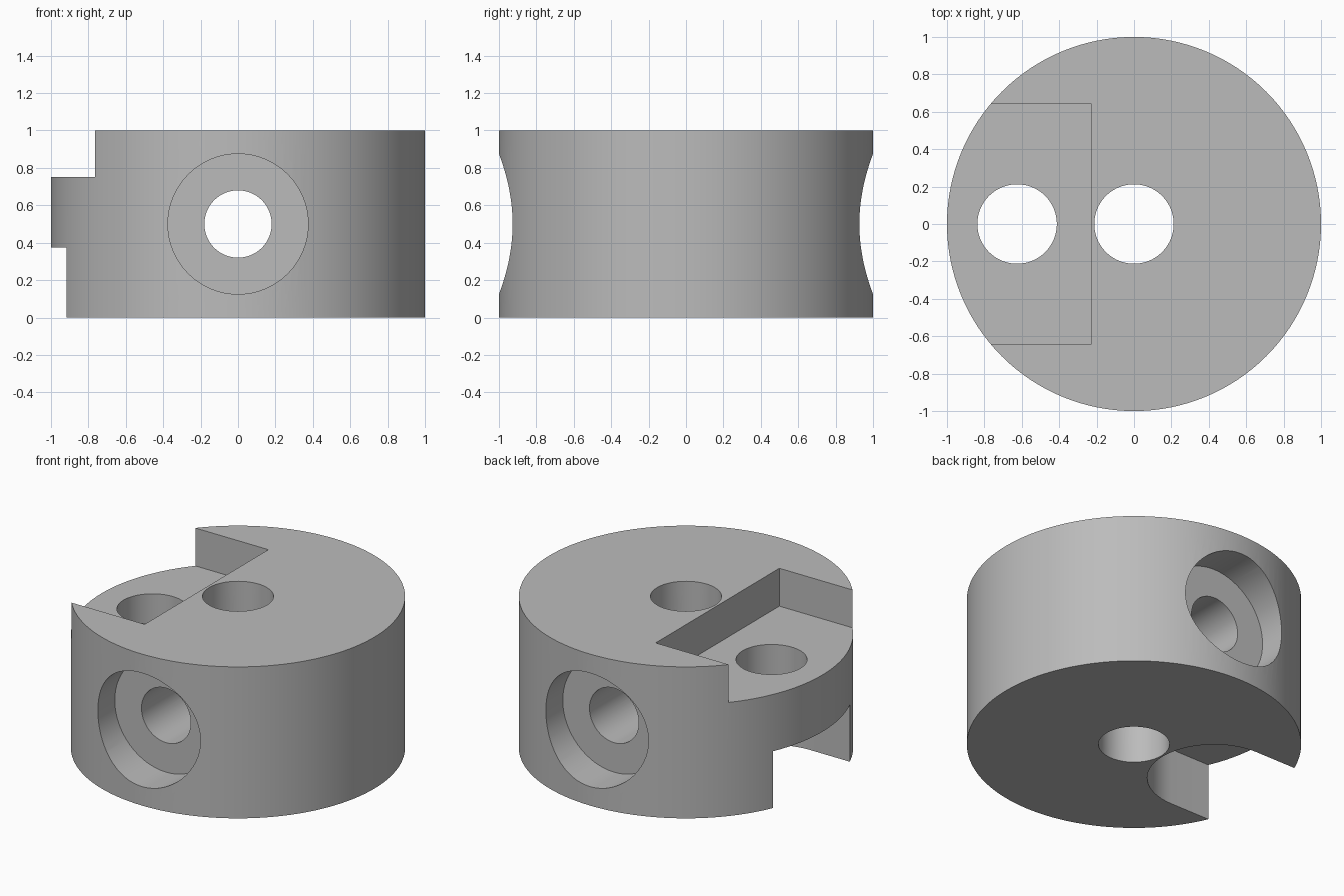
import bpy
import bmesh
from math import pi, radians
from mathutils import Matrix, Vector

old = bpy.data.objects.get("Cube")
if old:
    bpy.data.objects.remove(old, do_unlink=True)

grey = bpy.data.materials.new("plain_grey")
grey.use_nodes = True
grey.diffuse_color = (0.5, 0.5, 0.5, 1)
grey.node_tree.nodes["Principled BSDF"].inputs["Base Color"].default_value = (0.5, 0.5, 0.5, 1)


def new_object(name, bm):
    mesh = bpy.data.meshes.new(name)
    bm.to_mesh(mesh)
    bm.free()
    mesh.materials.append(grey)
    obj = bpy.data.objects.new(name, mesh)
    bpy.context.collection.objects.link(obj)
    return obj


def cylinder(name, radius, depth, centre, along_y=False, sides=64):
    bm = bmesh.new()
    turn = Matrix.Rotation(pi / 2, 4, "X") if along_y else Matrix()
    bmesh.ops.create_cone(bm, cap_ends=True, segments=sides, radius1=radius, radius2=radius,
                          depth=depth, matrix=Matrix.Translation(centre) @ turn)
    return new_object(name, bm)


def box(name, low, high):
    low, high = Vector(low), Vector(high)
    bm = bmesh.new()
    bmesh.ops.create_cube(bm, size=1, matrix=Matrix.Translation((low + high) / 2)
                          @ Matrix.Diagonal((*(high - low), 1)))
    return new_object(name, bm)


# Round body
body = cylinder("round_block", 1, 1, (0, 0, 0.5), sides=128)

# Two upright bores, one central and one off to the side
side_x = -0.625
cutters = [cylinder("upright_bore_cutter", 0.2125, 3, (x, 0, 0.5)) for x in (0, side_x)]

# Cross bore with a counterbore at the front and the back
cutters.append(cylinder("cross_bore_cutter", 0.18, 3, (0, 0, 0.5), along_y=True))
for sign in (-1, 1):
    cutters.append(cylinder("counterbore_cutter", 0.375, 0.5, (0, sign, 0.5), along_y=True))

# Rectangular notch in the top
cutters.append(box("top_notch_cutter", (-1.5, -0.645, 0.75), (-0.23, 0.645, 1.5)))

# Round-ended slot under the side bore, open to the rim
slot_top = 0.375
bm = bmesh.new()
steps = 32
outline = [(-1.5, 0.4), (-1.5, -0.4)]
for i in range(steps + 1):
    arm = Matrix.Rotation(pi * i / steps, 2) @ Vector((0, -0.4))
    outline.append((side_x + arm.x, arm.y))
face = bm.faces.new([bm.verts.new((x, y, -0.5)) for x, y in outline])
grown = bmesh.ops.extrude_face_region(bm, geom=[face])["geom"]
bmesh.ops.translate(bm, vec=(0, 0, slot_top + 0.5),
                    verts=[v for v in grown if isinstance(v, bmesh.types.BMVert)])
bmesh.ops.recalc_face_normals(bm, faces=bm.faces)
cutters.append(new_object("bottom_slot_cutter", bm))

# Cut everything out of the body, then drop the cutters
for cutter in cutters:
    cutter.hide_render = True
    cut = body.modifiers.new(cutter.name, "BOOLEAN")
    cut.operation = "DIFFERENCE"
    cut.solver = "EXACT"
    cut.object = cutter
bpy.context.view_layer.update()
finished = bpy.data.meshes.new_from_object(body.evaluated_get(bpy.context.evaluated_depsgraph_get()))
body.modifiers.clear()
body.data = finished
for cutter in cutters:
    bpy.data.objects.remove(cutter, do_unlink=True)

# Smooth curved walls, sharp rims
bpy.ops.object.select_all(action="DESELECT")
body.select_set(True)
bpy.context.view_layer.objects.active = body
bpy.ops.object.shade_smooth_by_angle(angle=radians(30))
